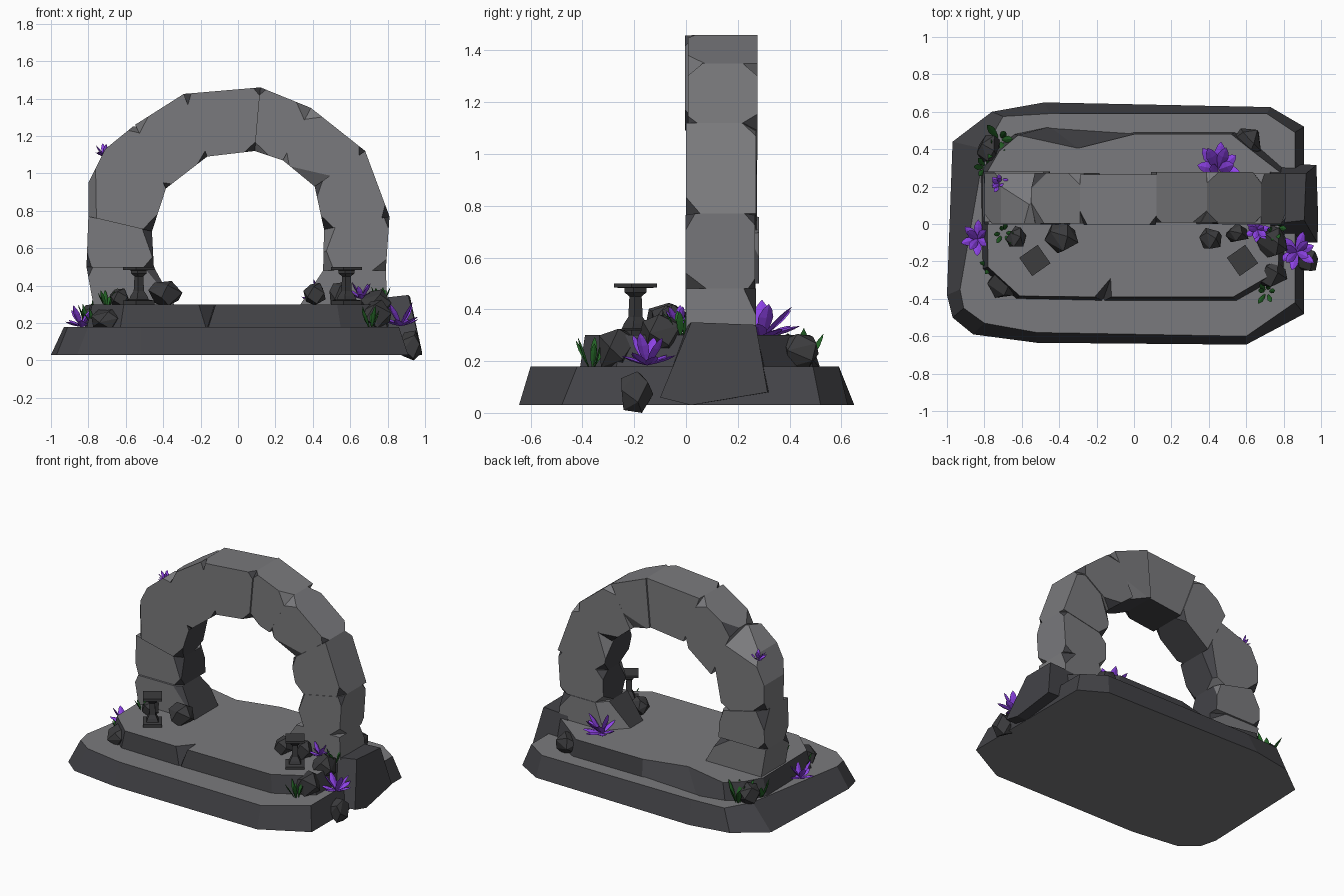
import bpy, bmesh, math, random
from mathutils import Vector

if "Cube" in bpy.data.objects:
    bpy.data.objects.remove(bpy.data.objects["Cube"])
random.seed(7)


def material(name, col):
    m = bpy.data.materials.new(name)
    m.diffuse_color = (*col, 1)
    m.use_nodes = True
    m.node_tree.nodes["Principled BSDF"].inputs["Base Color"].default_value = m.diffuse_color
    return m


LIGHT = material("light_stone", (0.195, 0.195, 0.205))
DARK = material("dark_stone", (0.056, 0.056, 0.063))
ROCK = material("charcoal_rock", (0.045, 0.045, 0.048))
PURPLE = material("purple_petal", (0.27, 0.055, 0.80))
GREEN = material("green_leaf", (0.018, 0.13, 0.02))


def finish(bm, name, mats):
    bmesh.ops.recalc_face_normals(bm, faces=bm.faces)
    me = bpy.data.meshes.new(name)
    bm.to_mesh(me)
    bm.free()
    ob = bpy.data.objects.new(name, me)
    for m in mats:
        me.materials.append(m)
    bpy.context.collection.objects.link(ob)
    return ob


def loft(bm, rings):
    """Skin equal-length closed rings and cap both ends."""
    vs = [[bm.verts.new(p) for p in r] for r in rings]
    n = len(vs[0])
    for a, b in zip(vs, vs[1:]):
        for i in range(n):
            j = (i + 1) % n
            bm.faces.new((a[i], a[j], b[j], b[i]))
    bm.faces.new(vs[0][::-1])
    bm.faces.new(vs[-1])


def slab(name, bottom, top, z0, z1):
    bm = bmesh.new()
    loft(bm, [[(x, y, z0) for x, y in bottom], [(x, y, z1) for x, y in top]])
    bmesh.ops.recalc_face_normals(bm, faces=bm.faces)
    for f in bm.faces:                       # top and underside are lighter than the broken sides
        f.material_index = 0 if abs(f.normal.z) > 0.95 else 1
    return finish(bm, name, [LIGHT, DARK])


# Plinth and upper step (with a front notch and a broken rear edge)
slab("base_slab",
     [(-.86, -.59), (-.52, -.635), (.6, -.645), (.91, -.48), (.91, .52), (.73, .625),
      (-.48, .65), (-.76, .6), (-.97, .44), (-1, -.38), (-.97, -.5)],
     [(-.8, -.53), (-.52, -.58), (.6, -.6), (.86, -.42), (.86, .49), (.71, .59),
      (-.45, .59), (-.7, .575), (-.80, .4), (-.93, -.35), (-.91, -.45)], .03, .18)
slab("upper_step",
     [(-.63, -.4), (-.17, -.41), (-.165, -.405), (-.16, -.41), (.55, -.41), (.80, -.27),
      (.82, .28), (.66, .42), (.54, .49), (0, .49), (-.45, .52), (-.64, .48), (-.75, .4), (-.82, .27), (-.81, -.24)],
     [(-.61, -.385), (-.21, -.39), (-.125, -.29), (-.12, -.39), (.53, -.39), (.77, -.25),
      (.79, .27), (.62, .4), (.52, .48), (0, .48), (-.3, .405), (-.62, .475), (-.72, .39), (-.79, .27), (-.78, -.23)],
     .17, .30)


# Arch stones: outer and inner joint points, from left foot to right foot
joints = [((-.77, .28), (-.33, .28)), ((-.81, .50), (-.45, .50)), ((-.80, .77), (-.46, .69)),
          ((-.55, 1.26), (-.385, .92)), ((-.29, 1.425), (-.165, 1.09)), ((.12, 1.46), (.09, 1.12)),
          ((.39, 1.35), (.24, 1.07)), ((.68, 1.12), (.41, .93)), ((.81, .77), (.46, .70)),
          ((.79, .48), (.455, .48)), ((.80, .28), (.32, .28))]
extra = {2: [(-.80, .95), (-.71, 1.13)]}     # big shoulder stone has extra outer corners


def chip(bm, point, normal, mat):
    r = bmesh.ops.bisect_plane(bm, geom=bm.verts[:] + bm.edges[:] + bm.faces[:],
                               plane_co=point, plane_no=normal, clear_outer=True)
    edges = [e for e in r["geom_cut"] if isinstance(e, bmesh.types.BMEdge)]
    if len(edges) > 2:
        for f in bmesh.ops.contextual_create(bm, geom=edges)["faces"]:
            f.material_index = mat


for k in range(len(joints) - 1):
    (o0, i0), (o1, i1) = joints[k], joints[k + 1]
    poly = [o0] + extra.get(k, []) + [o1, i1, i0]
    c = Vector((sum(p[0] for p in poly) / len(poly), .135, sum(p[1] for p in poly) / len(poly)))
    dy = random.uniform(-.01, .01)
    bm = bmesh.new()
    loft(bm, [[(x, dy + .002, z) for x, z in poly], [(x, dy + .272, z) for x, z in poly]])
    bmesh.ops.recalc_face_normals(bm, faces=bm.faces)
    radial = Vector((c.x, 0, max(c.z - .67, 0))).normalized()
    for f in bm.faces:                       # underside of the arch is darker
        f.material_index = 1 if f.normal.dot(radial) < -.6 else 0
    for p in [v.co.copy() for v in bm.verts]:
        if p.z < .3 or random.random() > .75:
            continue
        d = (p - c)
        d = Vector((d.x * random.uniform(.5, 1.5), d.y * random.uniform(.7, 1.7), d.z * random.uniform(.5, 1.5))).normalized()
        chip(bm, p - d * random.uniform(.02, .045), d, int(random.random() < .6))
    finish(bm, f"arch_stone_{k + 1}", [LIGHT, DARK])


# Faceted rocks
def rock(name, c, r, mat=ROCK, n=12):
    bm = bmesh.new()
    for i in range(n):
        z = 1 - 2 * (i + .5) / n
        a = i * 2.4 + random.uniform(-.35, .35)
        s = math.sqrt(1 - z * z)
        k = random.uniform(.97, 1.12)
        bm.verts.new((c[0] + r[0] * k * s * math.cos(a), c[1] + r[1] * k * s * math.sin(a),
                      c[2] + r[2] * max(-1, min(1, z * 1.15))))
    r_ = bmesh.ops.convex_hull(bm, input=bm.verts)
    bmesh.ops.delete(bm, geom=list({v for v in r_["geom_interior"] if isinstance(v, bmesh.types.BMVert)}), context="VERTS")
    bmesh.ops.dissolve_limit(bm, angle_limit=.3, verts=bm.verts, edges=bm.edges)
    finish(bm, name, [mat])


bm = bmesh.new()
loft(bm, [[(.98, -.1, .06), (.985, .02, .03), (.975, .315, .08), (.92, .27, .34), (.91, .02, .35)],
          [(.74, -.1, .06), (.72, .02, .03), (.70, .33, .08), (.73, .27, .33), (.73, .0, .33)]])
finish(bm, "large_side_rock", [DARK])
for i, (c, r) in enumerate([
        ((.925, -.195, .08), (.065, .07, .08)), ((.61, .44, .235), (.08, .08, .07)),
        ((-.775, .40, .235), (.07, .08, .07)), ((-.70, -.31, .22), (.09, .09, .06)),
        ((-.39, -.07, .355), (.09, .085, .07)), ((-.63, -.07, .335), (.055, .06, .05)),
        ((.41, -.08, .355), (.065, .06, .06)), ((.55, -.05, .35), (.065, .05, .07)),
        ((.74, -.10, .30), (.08, .09, .08)), ((.74, -.27, .245), (.075, .08, .08))]):
    rock(f"small_rock_{i + 1}", c, r)


# Square pedestals: (half side, height) profile
profile = [(.06, .295), (.06, .32), (.038, .325), (.032, .345), (.02, .37), (.017, .45),
           (.03, .465), (.03, .482), (.06, .484), (.06, .50)]
for side, x in (("left", -.53), ("right", .58)):
    bm = bmesh.new()
    loft(bm, [[(x + h * 1.414 * math.cos(a), -.195 + h * 1.414 * math.sin(a), z)
               for a in (math.radians(80 + 90 * q) for q in range(4))] for h, z in profile])
    finish(bm, f"{side}_pedestal", [ROCK])


# Leaf-shaped blades for flowers and grass
def blade(bm, base, d, length, width):
    d = d.normalized()
    s = d.cross(Vector((0, 0, 1)))
    s = s.normalized() if s.length > .01 else Vector((1, 0, 0))
    n = s.cross(d)
    rings = []
    for t, w in ((0, .25), (.35, .85), (.62, 1), (.85, .6), (1, .03)):
        p = base + d * length * t
        w *= width / 2
        rings.append([p + s * w, p + n * w * .3, p - s * w, p - n * w * .3])
    loft(bm, rings)


def flower(name, c, size, lean=(0, 0, 0), count=6):
    bm = bmesh.new()
    for tilt, m, ln in ((.35, count, .85), (1.0, count - 2, 1.0)):
        for i in range(m):
            a = 2 * math.pi * (i + random.uniform(-.15, .15)) / m + tilt
            t = tilt + random.uniform(-.1, .1)
            d = Vector((math.cos(a) * math.cos(t), math.sin(a) * math.cos(t), math.sin(t))) + Vector(lean)
            blade(bm, Vector(c), d, size * ln * random.uniform(.85, 1.1), size * .36)
    finish(bm, name, [PURPLE])


def grass(name, c, h, count=6):
    bm = bmesh.new()
    for i in range(count):
        a = 2 * math.pi * i / count + random.uniform(-.3, .3)
        o = Vector((math.cos(a), math.sin(a), 0))
        blade(bm, Vector(c) + o * .015, o * random.uniform(.25, .75) + Vector((0, 0, 1)),
              h * random.uniform(.7, 1.1), h * .24)
    finish(bm, name, [GREEN])


flower("left_flower", (-.835, -.08, .18), .125)
flower("right_flower", (.87, -.15, .185), .13)
flower("rear_flower", (.45, .29, .29), .17, (0, .5, .05))
flower("pedestal_flower", (.66, -.03, .33), .095, (0, -.2, .1))
flower("arch_flower", (-.715, .22, 1.09), .07, (-.4, 0, .2))
for i, (c, h) in enumerate([((.76, -.02, .30), .12), ((.71, -.365, .18), .11), ((-.72, .45, .18), .16),
                            ((-.79, .30, .18), .13), ((-.70, -.05, .29), .10), ((-.76, -.22, .18), .10)]):
    grass(f"grass_tuft_{i + 1}", c, h)
